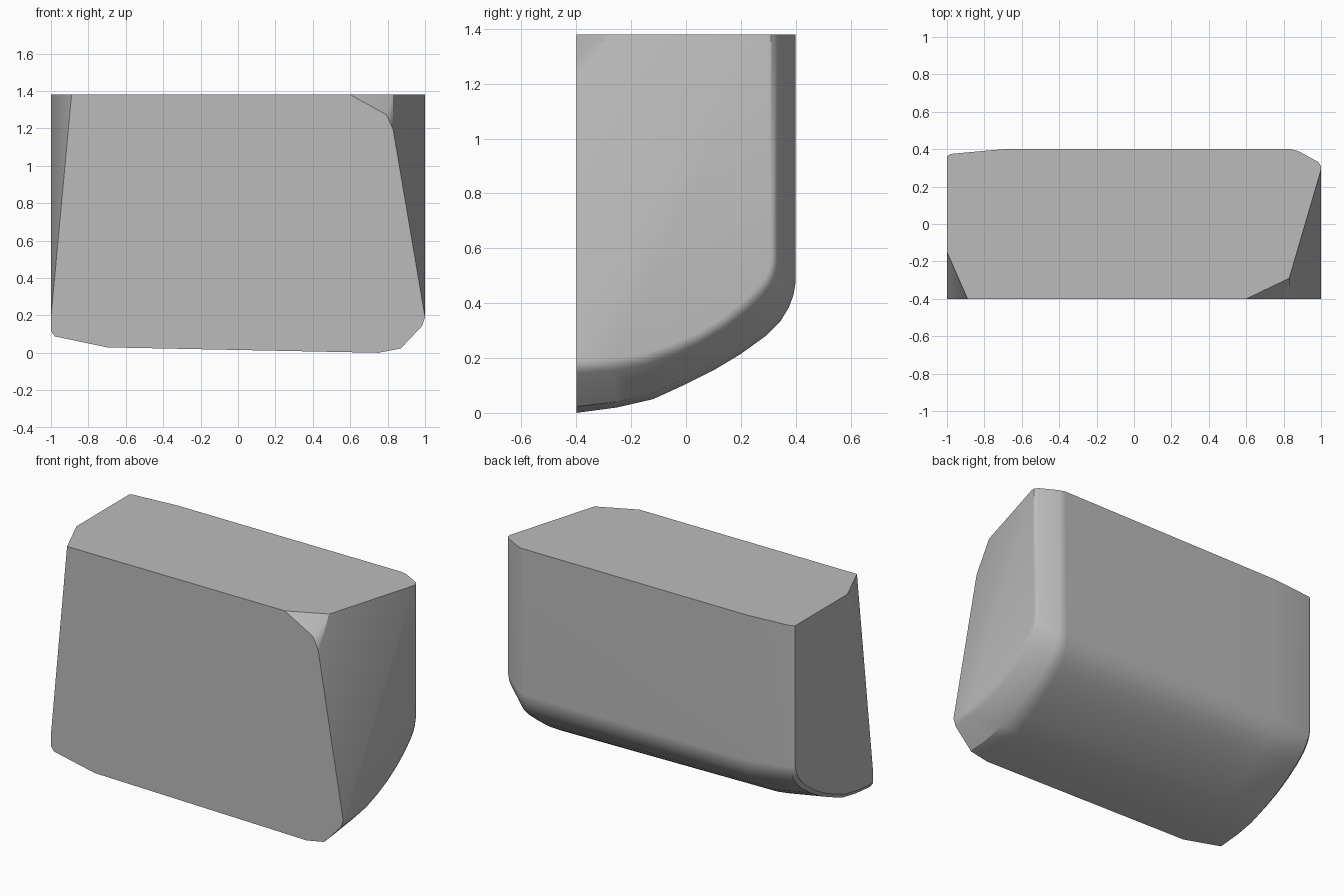
import bpy
import bmesh
from mathutils import Vector

if "Cube" in bpy.data.objects:
    bpy.data.objects.remove(bpy.data.objects["Cube"], do_unlink=True)

TOP, FRONT = 1.38, -0.4

# Side contours (y, z), from the top of the back down to the front of the base
outer = [(.40, TOP), (.40, .48), (.392, .43), (.375, .385), (.345, .335), (.29, .28),
         (.20, .215), (.10, .155), (0, .105), (-.12, .05), (-.25, .02), (FRONT, 0)]
inner = [(.31, TOP), (.31, .56), (.30, .52), (.285, .49), (.26, .46), (.21, .41),
         (.13, .345), (.04, .29), (-.05, .25), (-.16, .215), (-.27, .197), (FRONT, .19)]

# Stations across the width: x at the top, x at the base, blend from outer to inner
stations = [(-1, -1, .43), (-.98, -.98, .28), (-.7, -.7, 0),
            (.84, .75, 0), (.88, .87, .12), (.985, .985, .76), (1, 1, 1)]

bm = bmesh.new()
columns = []
for x_top, x_base, blend in stations:
    column = []
    for i, (a, b) in enumerate(zip(outer, inner)):
        y, z = Vector(a).lerp(Vector(b), blend)
        s = i / (len(outer) - 1)
        x = x_top + (x_base - x_top) * s
        lift = .02 * max(0, .75 - x) * s      # base rises slightly to one end
        column.append(bm.verts.new((x, y, z + lift)))
    columns.append(column)

# Skin of the rounded back and base
for left, right in zip(columns, columns[1:]):
    for i in range(len(outer) - 1):
        bm.faces.new((left[i], left[i + 1], right[i + 1], right[i]))

# Flat ends, top and front
corner_a = bm.verts.new((-1, FRONT, TOP))
corner_b = bm.verts.new((1, FRONT, TOP))
bm.faces.new(columns[0] + [corner_a])
bm.faces.new(columns[-1] + [corner_b])
bm.faces.new([c[0] for c in columns] + [corner_b, corner_a])
bm.faces.new([c[-1] for c in columns] + [corner_b, corner_a])


def slice_off(p, q, r):
    """Cut away the corner outside the plane through three points."""
    p, q, r = Vector(p), Vector(q), Vector(r)
    normal = (q - p).cross(r - p).normalized()
    if normal.dot(p - Vector((0, 0, .7))) < 0:
        normal.negate()
    bmesh.ops.bisect_plane(bm, geom=bm.verts[:] + bm.edges[:] + bm.faces[:], dist=1e-5,
                           plane_co=p, plane_no=normal, clear_outer=True)
    bmesh.ops.holes_fill(bm, edges=[e for e in bm.edges if e.is_boundary], sides=0)


# Tapered sides, then the clipped front corner
slice_off((-1, -.15, TOP), (-.89, FRONT, TOP), (-1, FRONT, .19))
slice_off((.83, -.29, TOP), (1, .29, TOP), (1, FRONT, .19))
slice_off((.6, FRONT, TOP), (.83, -.29, TOP), (.79, FRONT, 1.275))
slice_off((.83, -.289, TOP), (.795, FRONT, 1.27), (.829, FRONT, 1.195))

bmesh.ops.recalc_face_normals(bm, faces=bm.faces[:])
mesh = bpy.data.meshes.new("block_body")
bm.to_mesh(mesh)
bm.free()

body = bpy.data.objects.new("block_body", mesh)
bpy.context.collection.objects.link(body)

# Plain grey material
grey = bpy.data.materials.new("plain_grey")
grey.use_nodes = True
colour = (.5, .5, .5, 1)
grey.diffuse_color = colour
grey.node_tree.nodes["Principled BSDF"].inputs["Base Color"].default_value = colour
mesh.materials.append(grey)

# Soft shading that keeps large faces flat
bpy.ops.object.select_all(action='DESELECT')
body.select_set(True)
bpy.context.view_layer.objects.active = body
bpy.ops.object.shade_smooth_by_angle(angle=.56)
weighted = body.modifiers.new("even_shading", 'WEIGHTED_NORMAL')
weighted.keep_sharp = True
